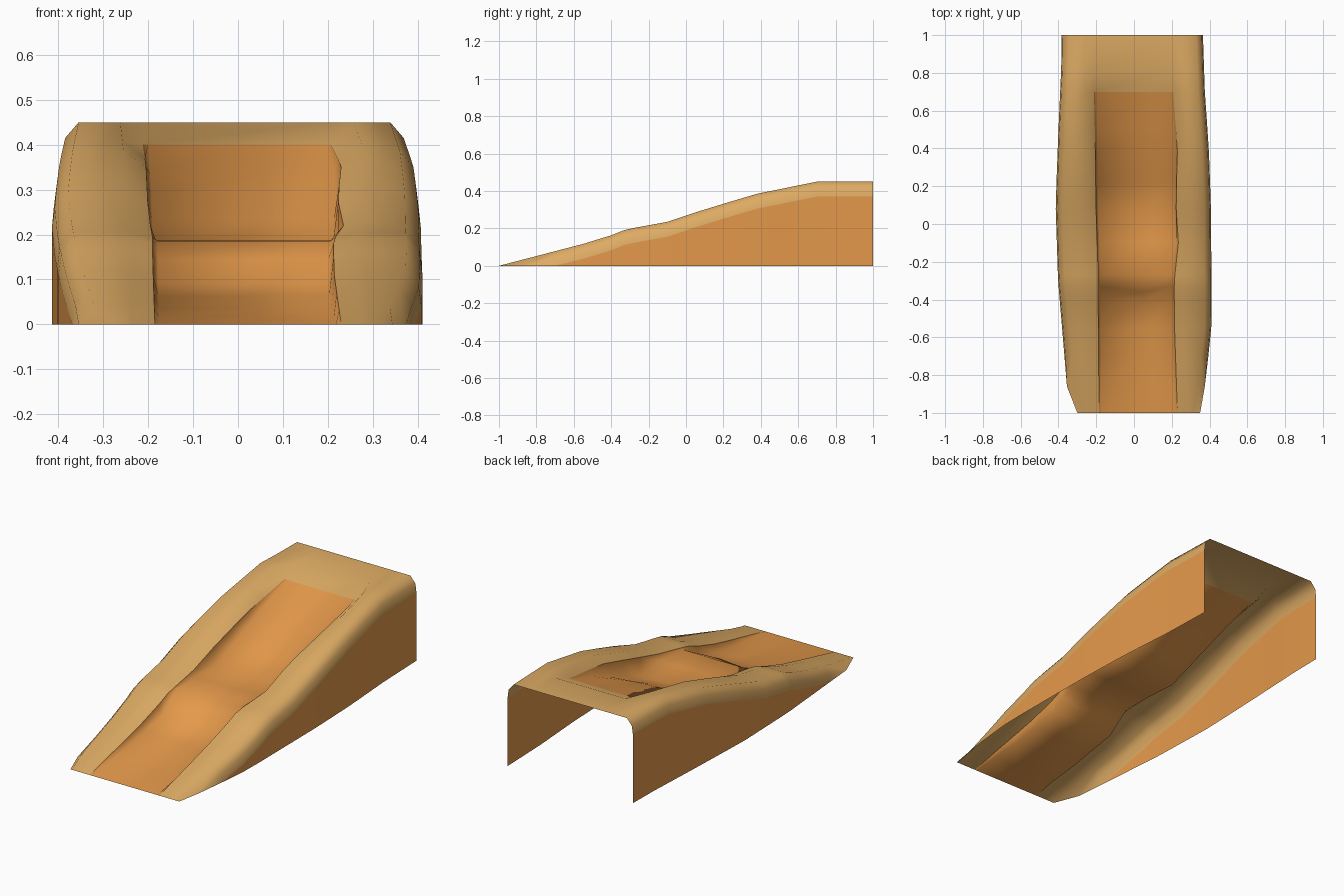
import bpy, bmesh

if "Cube" in bpy.data.objects:
    bpy.data.objects.remove(bpy.data.objects["Cube"])


def material(name, rgb):
    m = bpy.data.materials.new(name)
    m.diffuse_color = (*rgb, 1)
    m.use_nodes = True
    m.node_tree.nodes["Principled BSDF"].inputs["Base Color"].default_value = m.diffuse_color
    return m


TAN = material("light tan", (0.73, 0.41, 0.128))
ORANGE = material("warm orange", (0.78, 0.32, 0.07))

# Profiles along the length, as (y, value)
TOP = [(-1, 0), (-.45, .143), (-.32, .195), (-.1, .235), (.12, .308), (.38, .385), (.7, .45), (1, .45)]
FLOOR = [(-1, 0), (-.7, .035), (-.4, .09), (-.33, .145), (-.27, .185), (-.1, .187),
         (.08, .18), (.38, .29), (.5, .335), (.7, .40)]
OUTER = {-1: [(-1, .30), (-.86, .355), (-.5, .385), (-.3, .402), (.1, .415), (.5, .40), (.83, .385), (1, .383)],
         1: [(-1, .35), (-.83, .38), (-.52, .412), (.1, .407), (.4, .396), (.7, .375), (1, .365)]}
INNER = {-1: [(-1, .185), (-.4, .19), (-.2, .19), (0, .20), (.4, .205), (.7, .212), (1, .212)],
         1: [(-1, .23), (-.5, .213), (-.3, .213), (-.1, .235), (.1, .222), (.4, .23), (.7, .207), (1, .207)]}
DROP = [(-1, 0), (-.6, .01), (-.3, .01), (-.1, .015), (.3, .03), (.7, .05), (.82, 0), (1, 0)]
STATIONS = [-1, -.86, -.7, -.55, -.4, -.33, -.27, -.1, .08, .22, .38, .5, .7, .82, 1]


def at(profile, y):
    for (a, u), (b, v) in zip(profile, profile[1:]):
        if y <= b:
            return u + (v - u) * (y - a) / (b - a)
    return profile[-1][1]


def build(name, strips, mat):
    """Skin each strip, a list of equal-length rows of points."""
    bm = bmesh.new()
    for rows in strips:
        grid = [[bm.verts.new(p) for p in r] for r in rows]
        for r, s in zip(grid, grid[1:]):
            for i in range(len(r) - 1):
                bm.faces.new((r[i], r[i + 1], s[i + 1], s[i]))
    bmesh.ops.remove_doubles(bm, verts=bm.verts, dist=1e-4)
    bmesh.ops.dissolve_degenerate(bm, edges=bm.edges, dist=1e-4)
    bmesh.ops.recalc_face_normals(bm, faces=bm.faces)
    bm.normal_update()
    if sum(f.normal.z * f.calc_area() for f in bm.faces) < -1e-4:
        bmesh.ops.reverse_faces(bm, faces=bm.faces)
    for f in bm.faces:
        f.smooth = True
    me = bpy.data.meshes.new(name)
    bm.to_mesh(me)
    bm.free()
    me.materials.append(mat)
    ob = bpy.data.objects.new(name, me)
    bpy.context.collection.objects.link(ob)
    return ob


def rim_row(s, y):
    """Rounded rim section from the outer seam in to the trough edge."""
    z, xo, xi = at(TOP, y), at(OUTER[s], y), at(INNER[s], y)
    return [(s * xo, y, max(0, z - .08)), (s * (xo - .006), y, max(0, z - .035)),
            (s * (xo - .036), y, z), (s * (xi + .05), y, z),
            (s * xi, y, z - at(DROP, y))]


# Rim: two side rails joined by the back deck
strips = [[rim_row(s, y) for y in STATIONS] for s in (-1, 1)]
strips.append([[rim_row(-1, y)[-1], rim_row(1, y)[-1]] for y in STATIONS if y >= .7])
build("rim", strips, TAN)

# Side walls, open at the back and underneath
for s, side in ((-1, "left"), (1, "right")):
    rows = []
    for y in [-.75] + [v for v in STATIONS if v > -.75]:
        x, z = at(OUTER[s], y), max(0, at(TOP, y) - .08)
        rows.append([(s * x, y, 0), (s * x, y, z)])
    wall = build(side + "_wall", [rows], ORANGE)
    if sum(p.normal.x for p in wall.data.polygons) * s < 0:
        wall.data.flip_normals()

# Stepped trough: inner walls flowing into a floor with a bowed crease
rows = []
for y in [v for v in STATIONS if v <= .7]:
    bow = -.03 if y in (.38, -.33) else 0
    left, right, z = rim_row(-1, y)[-1], rim_row(1, y)[-1], at(FLOOR, y)
    z = min(z, left[2])
    rows.append([left, (left[0] + .012, y, z), (.05, y + bow, z), (right[0] - .012, y, z), right])
build("trough", [rows], ORANGE)
